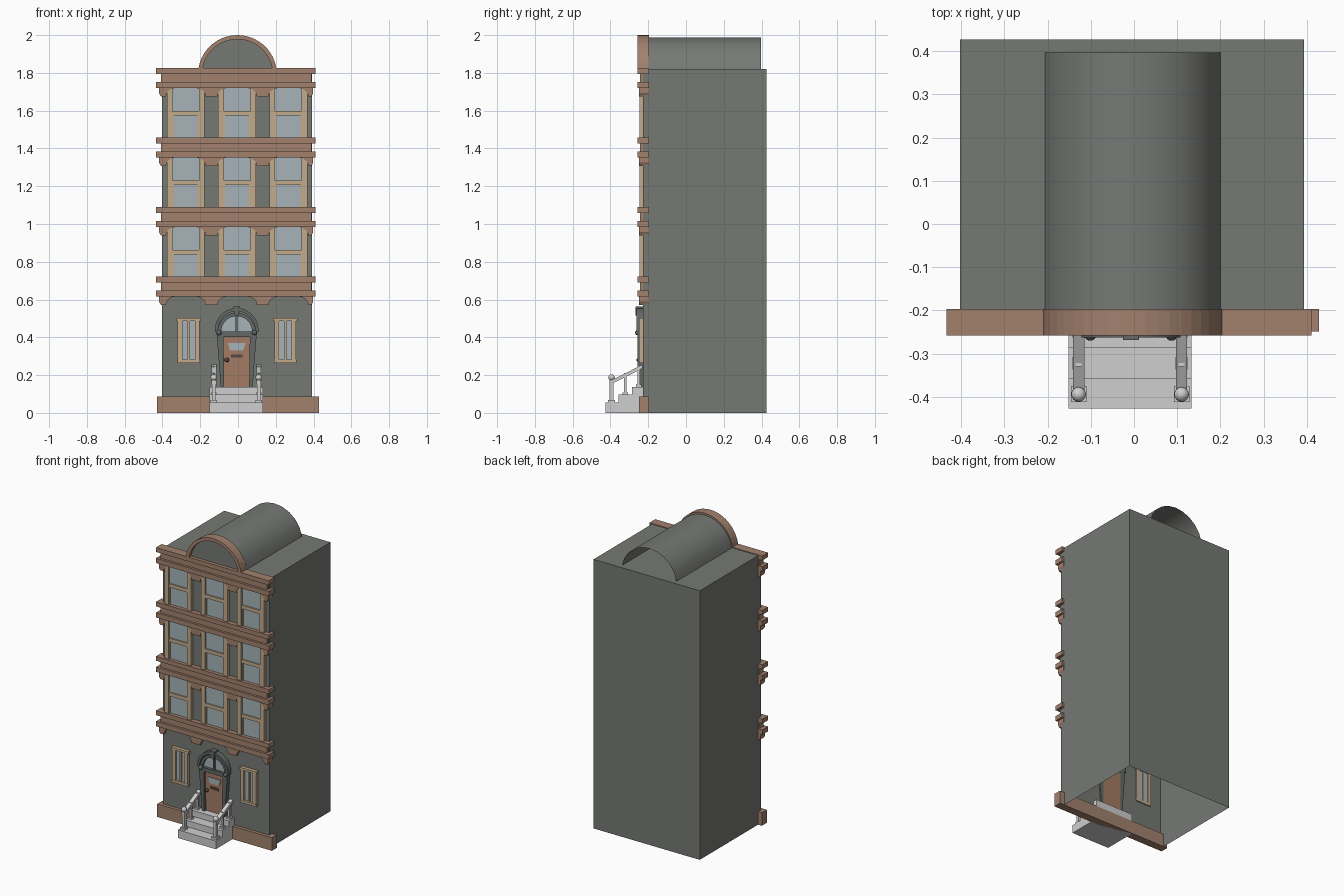
import bpy, bmesh, math
from mathutils import Vector

if "Cube" in bpy.data.objects:
    bpy.data.objects.remove(bpy.data.objects["Cube"])


def mat(name, r, g, b):
    m = bpy.data.materials.new(name)
    m.diffuse_color = (r, g, b, 1)
    m.use_nodes = True
    m.node_tree.nodes["Principled BSDF"].inputs["Base Color"].default_value = m.diffuse_color
    return m


WALL = mat("grey wall", .18, .19, .175)
TRIM = mat("brown trim", .36, .22, .155)
FRAME = mat("tan frame", .54, .41, .26)
GLASS = mat("window glass", .38, .45, .48)
STONE = mat("pale stone", .62, .62, .62)
DARK = mat("dark surround", .125, .138, .133)
DOOR = mat("door wood", .37, .2, .125)
METAL = mat("dark metal", .09, .065, .05)


def finish(name, bm, m, smooth=False):
    bmesh.ops.recalc_face_normals(bm, faces=bm.faces)
    me = bpy.data.meshes.new(name)
    bm.to_mesh(me)
    bm.free()
    me.materials.append(m)
    ob = bpy.data.objects.new(name, me)
    bpy.context.collection.objects.link(ob)
    if smooth:
        bpy.ops.object.select_all(action='DESELECT')
        bpy.context.view_layer.objects.active = ob
        ob.select_set(True)
        bpy.ops.object.shade_smooth_by_angle(angle=math.radians(40))
    return ob


def prism(name, pts, a0, a1, m, axis='y', smooth=False):
    """Extrude an outline: (x,z) along y, or (y,z) along x."""
    bm = bmesh.new()
    put = (lambda p, a: (p[0], a, p[1])) if axis == 'y' else (lambda p, a: (a, p[0], p[1]))
    f = [bm.verts.new(put(p, a0)) for p in pts]
    b = [bm.verts.new(put(p, a1)) for p in pts]
    bm.faces.new(f)
    bm.faces.new(b[::-1])
    n = len(pts)
    for i in range(n):
        j = (i + 1) % n
        bm.faces.new((f[i], b[i], b[j], f[j]))
    return finish(name, bm, m, smooth)


def box(name, x0, x1, y0, y1, z0, z1, m):
    return prism(name, [(x0, z0), (x1, z0), (x1, z1), (x0, z1)], y0, y1, m)


def ball(name, loc, r, m):
    bm = bmesh.new()
    bmesh.ops.create_uvsphere(bm, u_segments=16, v_segments=10, radius=r)
    bmesh.ops.translate(bm, verts=bm.verts, vec=Vector(loc))
    finish(name, bm, m, True)


def arc(cx, cz, r, a0, a1, n):
    return [(cx + r * math.cos(a0 + (a1 - a0) * i / n),
             cz + r * math.sin(a0 + (a1 - a0) * i / n)) for i in range(n + 1)]


C = -.005            # facade centre line
WY = -.227           # front wall plane
BAYS = (-.277, C, .267)

# main block, open underneath
body = box("building_body", -.402, .393, WY, .427, 0, 1.82, WALL)
bm = bmesh.new()
bm.from_mesh(body.data)
bmesh.ops.delete(bm, geom=[f for f in bm.faces if f.calc_center_median().z < .01], context='FACES_ONLY')
bm.to_mesh(body.data)
bm.free()

# plinth
box("plinth", -.43, .428, -.249, -.196, 0, .088, TRIM)

# cornices with arched frieze below
for k in range(4):
    t = .721 + .368 * k
    box("cornice_top_slab", -.433, .411, -.258, -.197, t - .03, t, TRIM)
    box("cornice_neck", -.408, .388, -.243, -.197, t - .072, t - .03, TRIM)
    box("cornice_lower_slab", -.433, .411, -.258, -.197, t - .105, t - .072, TRIM)
    z1, z0 = t - .1, t - .15
    pts = [(.398, z1), (-.418, z1), (-.418, t - .132), (-.408, z0)]
    for c in BAYS:
        left = [(-.105, 0), (-.101, .018), (-.09, .032), (-.073, .041), (-.055, .045)]
        pts += [(c + x, z0 + z) for x, z in left]
        pts += [(c - x, z0 + z) for x, z in reversed(left)]
    pts += [(.388, z0), (.398, t - .132)]
    prism("arched_frieze", pts, -.25, -.197, TRIM)

# upper windows
for k in range(3):
    b = .72 + .368 * k
    for c in BAYS:
        box("window_glass", c - .08, c + .08, -.234, -.222, b, b + .268, GLASS)
        for s in (-1, 1):
            xs = sorted((c + s * .1, c + s * .07))
            box("window_jamb", *xs, -.247, -.22, b, b + .268, FRAME)
            xs = sorted((c + s * .071, c + s * .063))
            box("lower_sash_stile", *xs, -.241, -.22, b, b + .13, FRAME)
        box("window_rail", c - .071, c + .071, -.243, -.22, b + .118, b + .142, FRAME)

# ground floor windows
for c in (-.261, .25):
    z0, z1 = .27, .5
    box("ground_window_glass", c - .05, c + .05, -.234, -.222, z0, z1, GLASS)
    for s in (-1, 1):
        xs = sorted((c + s * .058, c + s * .034))
        box("ground_window_jamb", *xs, -.248, -.22, z0, z1, FRAME)
    box("ground_window_head", c - .064, c + .064, -.25, -.22, z1 - .014, z1 + .002, FRAME)
    box("ground_window_sill", c - .06, c + .06, -.25, -.22, z0 - .005, z0 + .012, FRAME)
    box("ground_window_mullion", c - .006, c + .006, -.243, -.22, z0, z1, FRAME)

# door
D = -.007
box("door", D - .072, D + .072, -.239, -.22, .135, .41, DOOR)
prism("door_light", [(D - .035, .33), (D + .035, .33), (D + .047, .37), (D - .047, .37)],
      -.244, -.235, GLASS)
box("letter_slot", D - .03, D + .03, -.245, -.235, .292, .308, METAL)
ball("door_knob", (D - .052, -.25, .28), .012, METAL)

# door surround and fanlight
for s in (-1, 1):
    prism("door_jamb", [(D + s * x, z) for x, z in
          [(.066, .137), (.084, .137), (.106, .42), (.07, .42)]], -.256, -.22, DARK)
    ball("surround_boss", (D + s * .094, -.256, .425), .014, DARK)
box("door_lintel", D - .1, D + .1, -.254, -.22, .403, .43, DARK)
prism("fanlight_glass", arc(D, .43, .09, 0, math.pi, 16), -.236, -.222, GLASS)
prism("fanlight_arch", arc(D, .44, .115, -.1, math.pi + .1, 20) + arc(D, .44, .098, math.pi + .1, -.1, 20),
      -.262, -.22, DARK)
prism("fanlight_inner_arch", arc(D, .43, .1, 0, math.pi, 16) + arc(D, .43, .082, math.pi, 0, 16),
      -.252, -.22, DARK)
box("fanlight_bar", D - .005, D + .005, -.248, -.22, .425, .52, DARK)
prism("keystone", [(D - .012, .515), (D + .012, .515), (D + .019, .563), (D - .019, .563)],
      -.268, -.22, DARK)

# front steps
prism("front_steps", [(-.2, 0), (-.427, 0), (-.427, .055), (-.357, .055), (-.357, .097),
                      (-.287, .097), (-.287, .137), (-.2, .137)], -.151, .133, STONE, 'x')

# stair railings
for x in (-.128, .11):
    box("newel_base", x - .018, x + .018, -.412, -.375, .055, .068, STONE)
    box("newel_post", x - .01, x + .01, -.404, -.384, .06, .175, STONE)
    ball("newel_ball", (x, -.394, .187), .017, STONE)
    for y, z in ((-.322, .097), (-.25, .137)):
        box("baluster_base", x - .014, x + .014, y - .014, y + .014, z, z + .012, STONE)
        box("baluster", x - .007, x + .007, y - .007, y + .007, z, .185 + (y + .37) * .52, STONE)
    prism("handrail", [(-.4, .15), (-.23, .236), (-.23, .256), (-.4, .17)],
          x - .013, x + .013, STONE, 'x')

# roof gable: circular segment rim and infill
R, CZ = .209, 1.791
a = math.asin((1.822 - CZ) / R)
b = math.asin((1.822 - CZ) / .187)
G = -.003
prism("gable_rim", arc(G, CZ, R, a, math.pi - a, 20) + arc(G, CZ, .187, math.pi - b, b, 20),
      -.258, -.197, TRIM)
prism("gable_infill", arc(G, CZ, .19, b, math.pi - b, 20), -.235, -.2, WALL)

# barrel roof: open-ended shell
bm = bmesh.new()
rows = [[bm.verts.new((G + (x - G) * 1.07, y, 1.82 + (z - 1.82) * 1.03)) for x, z in
         arc(G, CZ, .192, math.asin(.029 / .192), math.pi - math.asin(.029 / .192), 10)]
        for y in (-.2, .397)]
for i in range(10):
    bm.faces.new((rows[0][i], rows[0][i + 1], rows[1][i + 1], rows[1][i]))
finish("barrel_roof", bm, WALL, True)
